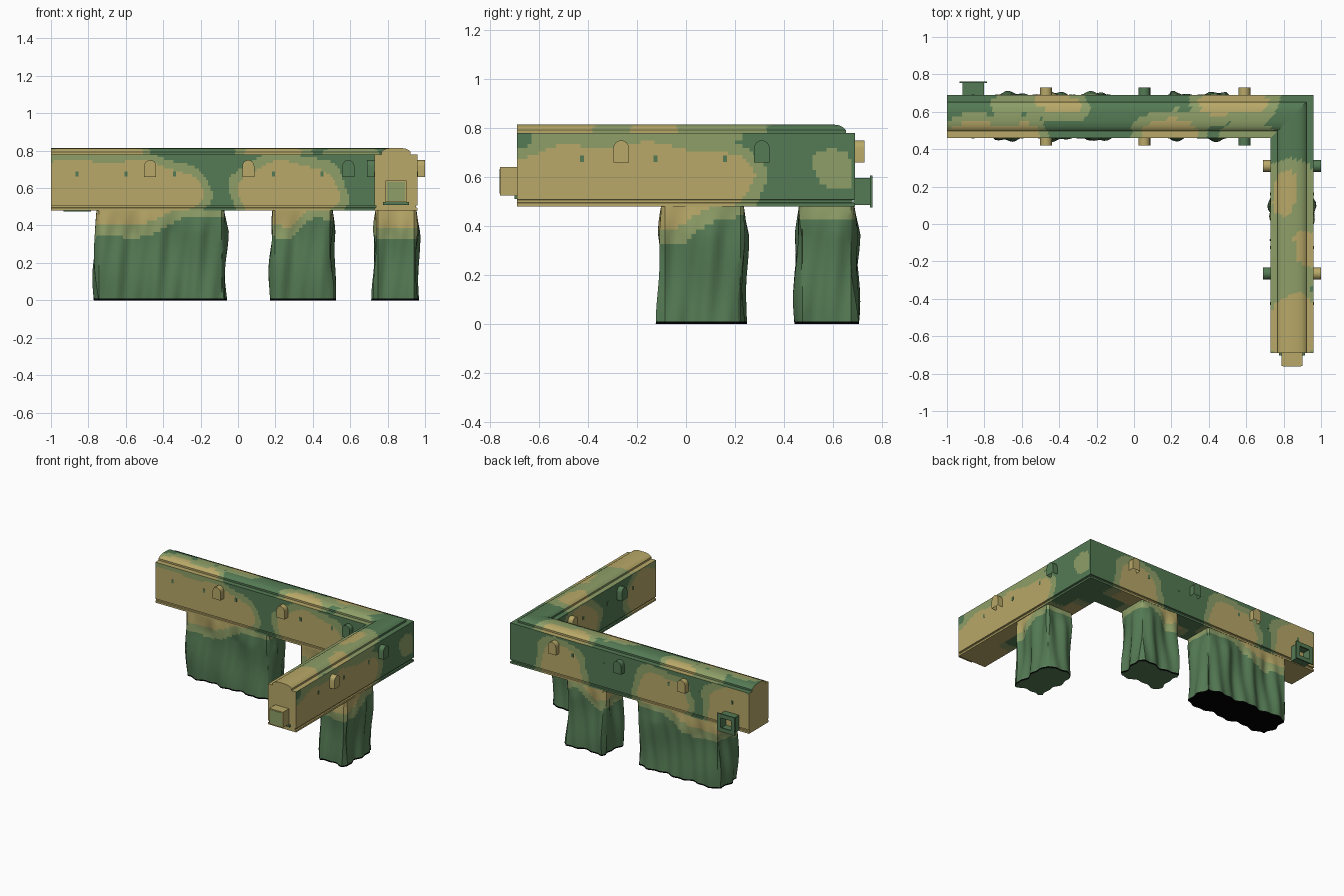
import bpy, bmesh, math
from mathutils import Vector

if "Cube" in bpy.data.objects:
    bpy.data.objects.remove(bpy.data.objects["Cube"])

def material(name, rgb):
    m = bpy.data.materials.new(name)
    m.diffuse_color = (*rgb, 1)
    m.use_nodes = True
    m.node_tree.nodes["Principled BSDF"].inputs["Base Color"].default_value = m.diffuse_color
    return m

MATS = [material("dark_green", (0.089, 0.195, 0.089)),
        material("olive_green", (0.270, 0.345, 0.138)),
        material("sand", (0.479, 0.392, 0.138)),
        material("black", (0.0, 0.0, 0.0))]
DARK, OLIVE, SAND, BLACK = range(4)

def finish(bm, name, smooth=True):
    bmesh.ops.recalc_face_normals(bm, faces=bm.faces[:])
    me = bpy.data.meshes.new(name)
    bm.to_mesh(me)
    bm.free()
    for m in MATS:
        me.materials.append(m)
    ob = bpy.data.objects.new(name, me)
    bpy.context.collection.objects.link(ob)
    if smooth:
        bpy.context.view_layer.objects.active = ob
        ob.select_set(True)
        bpy.ops.object.shade_smooth_by_angle(angle=math.radians(35))
        ob.select_set(False)
    return ob

# Camouflage patches per beam and side: tone, centre along, centre across, radii
PATCHES = {
    (0, "in"): [(SAND, -0.75, 0.58, 0.55, 0.165), (SAND, 0.27, 0.58, 0.26, 0.155)],
    (0, "out"): [(SAND, 0.54, 0.58, 0.17, 0.13), (SAND, -0.29, 0.58, 0.20, 0.14),
                 (SAND, -0.90, 0.60, 0.24, 0.17)],
    (0, "top"): [(SAND, -0.75, 0.48, 0.25, 0.06), (SAND, -0.42, 0.65, 0.13, 0.05),
                 (SAND, 0.19, 0.49, 0.17, 0.06), (SAND, 0.53, 0.65, 0.20, 0.06),
                 (OLIVE, 0.6, 0.50, 0.14, 0.05), (OLIVE, -0.65, 0.64, 0.1, 0.07)],
    (1, "out"): [(SAND, -0.25, 0.57, 0.52, 0.16), (OLIVE, 0.61, 0.62, 0.08, 0.08),
                 (OLIVE, -0.2, 0.76, 0.45, 0.05)],
    (1, "in"): [(SAND, -0.56, 0.60, 0.19, 0.16), (SAND, 0.20, 0.60, 0.20, 0.16)],
    (1, "top"): [(SAND, 0.17, 0.80, 0.13, 0.06), (SAND, -0.12, 0.91, 0.10, 0.06),
                 (SAND, -0.56, 0.85, 0.18, 0.13), (OLIVE, -0.03, 0.83, 0.36, 0.2)],
}

def camo(beam, side, s, t):
    s += 0.018 * math.sin(23 * t + 9 * s)
    t += 0.014 * math.sin(17 * s + 1)
    tone = DARK
    for kind, cs, ct, rs, rt in PATCHES[beam, side]:
        def inside(m):
            return (abs(s - cs) / (rs + m)) ** 2.6 + (abs(t - ct) / (rt + m)) ** 2.6 < 1
        if inside(0):
            tone = max(tone, kind)
        elif kind == SAND and inside(0.05):
            tone = max(tone, OLIVE)
    return tone

# L-shaped beam: grooved wall profile with a rounded cap, swept with a mitre
CX, CY = 0.845, 0.575
half = [(0.115 * i / 4, 0.48) for i in range(1, 5)]
half += [(0.115, 0.494), (0.106, 0.496), (0.106, 0.506), (0.115, 0.508)]
half += [(0.115, 0.508 + 0.272 * i / 18) for i in range(1, 19)]
half += [(0.097, 0.78), (0.078, 0.78), (0.078, 0.793), (0.068, 0.803), (0.052, 0.811), (0.025, 0.815)]
profile = [(0, 0.48)] + half + [(0, 0.815)] + [(-u, z) for u, z in reversed(half)]
n = len(profile)

bm = bmesh.new()
rows = []
N0, N1 = 140, 96
for i in range(N0 + 1):
    f = i / N0
    rows.append([bm.verts.new((-1 + f * (CX + u + 1), CY + u, z)) for u, z in profile])
for i in range(1, N1 + 1):
    f = i / N1
    rows.append([bm.verts.new((CX + u, (CY + u) * (1 - f) - 0.69 * f, z)) for u, z in profile])
for r in range(len(rows) - 1):
    beam = 0 if r < N0 else 1
    for k in range(n):
        k2 = (k + 1) % n
        face = bm.faces.new((rows[r][k], rows[r][k2], rows[r + 1][k2], rows[r + 1][k]))
        c = face.calc_center_median()
        s, across = (c.x, c.y) if beam == 0 else (c.y, c.x)
        u = profile[k][0] + profile[k2][0]
        if c.z > 0.779:
            face.material_index = camo(beam, "top", s, across)
        else:
            face.material_index = camo(beam, "out" if u > 0 else "in", s, c.z)
for row in (rows[0], rows[-1]):
    bm.faces.new(row).material_index = SAND
finish(bm, "corner_beam")

def frame(point, outward):
    """Side, outward and up axes for a part fixed to a wall."""
    out = Vector(outward)
    side = Vector((0, 0, 1)).cross(out)
    return lambda a, b, z: Vector((point[0], point[1], 0)) + side * a + out * b + Vector((0, 0, z))

# Arched hoods, hollow from below
def hood(name, point, outward, tone):
    at = frame(point, outward)
    arch = [(-0.032, 0.66), (0.032, 0.66)]
    arch += [(0.032 * math.cos(math.pi * i / 8), 0.718 + 0.032 * math.sin(math.pi * i / 8)) for i in range(9)]
    bm = bmesh.new()
    back = [bm.verts.new(at(a, -0.005, z)) for a, z in arch]
    front = [bm.verts.new(at(a, 0.04, z)) for a, z in arch]
    bm.faces.new(back)
    bm.faces.new(front)
    sides = [bm.faces.new((back[i], back[i - 1], front[i - 1], front[i])) for i in range(len(arch))]
    bmesh.ops.recalc_face_normals(bm, faces=bm.faces[:])
    under = sides[1]
    bmesh.ops.inset_region(bm, faces=[under], thickness=0.008)
    bmesh.ops.translate(bm, verts=under.verts[:], vec=(0, 0, 0.045))
    for f in bm.faces:
        f.material_index = tone
    finish(bm, name)

def box(bm, at, a, b, z, tone):
    vs = bmesh.ops.create_cube(bm, size=1)["verts"]
    for v in vs:
        p = v.co + Vector((0.5, 0.5, 0.5))
        v.co = at(a[0] + p.x * (a[1] - a[0]), b[0] + p.y * (b[1] - b[0]), z[0] + p.z * (z[1] - z[0]))
    for f in {f for v in vs for f in v.link_faces}:
        f.material_index = tone

for x, fr, bk in ((-0.47, SAND, SAND), (0.055, SAND, DARK), (0.59, DARK, SAND)):
    hood("inner_hood", (x, 0.46), (0, -1, 0), fr)
    hood("outer_hood", (x, 0.69), (0, 1, 0), bk)
for y, rt, lf in ((-0.265, SAND, DARK), (0.31, DARK, SAND)):
    hood("outer_hood", (0.96, y), (1, 0, 0), rt)
    hood("inner_hood", (0.73, y), (-1, 0, 0), lf)

# Small peep slots
def slot(point, outward):
    bm = bmesh.new()
    box(bm, frame(point, outward), (-0.008, 0.008), (-0.002, 0.002), (0.662, 0.688), DARK)
    finish(bm, "peep_slot", False)

for x in (-0.86, -0.6, -0.34, 0.19, 0.45):
    slot((x, 0.46), (0, -1, 0))
    slot((x, 0.69), (0, 1, 0))
for y in (-0.425, -0.125, 0.16):
    slot((0.96, y), (1, 0, 0))
    slot((0.73, y), (-1, 0, 0))

# Hatch box on the short arm's end
at = frame((CX, -0.69), (0, -1, 0))
bm = bmesh.new()
box(bm, at, (-0.056, 0.056), (-0.005, 0.07), (0.525, 0.64), SAND)
box(bm, at, (-0.049, 0.049), (0.069, 0.072), (0.532, 0.633), OLIVE)
box(bm, at, (-0.07, 0.07), (-0.005, 0.012), (0.51, 0.525), DARK)
finish(bm, "end_hatch", False)

# Hollow flanged port on the rear wall
at = frame((-0.86, 0.69), (0, 1, 0))
bm = bmesh.new()
for w, wall, z0, z1, b in ((0.058, 0.012, 0.485, 0.597, (-0.005, 0.066)),
                           (0.073, 0.030, 0.475, 0.607, (0.063, 0.072))):
    for side in (-1, 1):
        box(bm, at, sorted((side * w, side * (w - wall))), b, (z0, z1), DARK)
    for z in ((z0, z0 + wall), (z1 - wall, z1)):
        box(bm, at, (wall - w, w - wall), b, z, DARK)
box(bm, at, (-0.05, 0.05), (-0.003, 0.003), (0.49, 0.59), SAND)
finish(bm, "rear_port", False)

# Rough draped supports: rippled rectangular columns
def support(name, x0, x1, y0, y1, seed, base):
    def outline():
        pts = []
        corners = [(x0, y0), (x1, y0), (x1, y1), (x0, y1)]
        for i in range(4):
            a, b = Vector(corners[i]), Vector(corners[(i + 1) % 4])
            count = round((b - a).length / 0.018)
            nrm = Vector(((b - a).y, -(b - a).x)).normalized()
            for k in range(1, count):
                pts.append((a.lerp(b, k / count), nrm))
        return pts
    levels = [0, 0.01] + [0.01 + 0.475 * i / 24 for i in range(1, 25)]
    ring = outline()
    bm = bmesh.new()
    rows = []
    for z in levels:
        row = []
        for p, nrm in ring:
            s = (p.x + p.y) * 1.0
            fade = min(1, (0.485 - z) / 0.12)
            wob = (0.011 * math.sin(27 * s + seed + 3 * z) + 0.007 * math.sin(61 * s + 2 * seed - 7 * z)
                   + 0.007 * math.sin(13 * z + seed + 5 * s))
            q = p + nrm * (wob * fade - 0.004)
            row.append(bm.verts.new((q.x, q.y, z)))
        rows.append(row)
    m = len(ring)
    along_x = x1 - x0 > y1 - y0
    for r in range(len(rows) - 1):
        for k in range(m):
            f = bm.faces.new((rows[r][k], rows[r][(k + 1) % m], rows[r + 1][(k + 1) % m], rows[r + 1][k]))
            c = f.calc_center_median()
            t = (c.x - x0) / (x1 - x0) if along_x else (c.y - y0) / (y1 - y0)
            limit = 0.33 + 0.11 * min(1, max(0, (t - 0.3) / 0.4)) + 0.012 * math.sin(9 * t + seed)
            if c.z < 0.01:
                f.material_index = BLACK
            elif c.z > limit + 0.07 and t < 0.6:
                f.material_index = SAND
            elif c.z > limit:
                f.material_index = OLIVE
    bm.faces.new(rows[0]).material_index = base
    bm.faces.new(rows[-1])
    finish(bm, name)

support("wide_support", -0.76, -0.07, 0.458, 0.692, 0.6, BLACK)
support("middle_support", 0.18, 0.51, 0.458, 0.692, 2.1, DARK)
support("side_support", 0.732, 0.958, -0.105, 0.24, 4.0, DARK)
